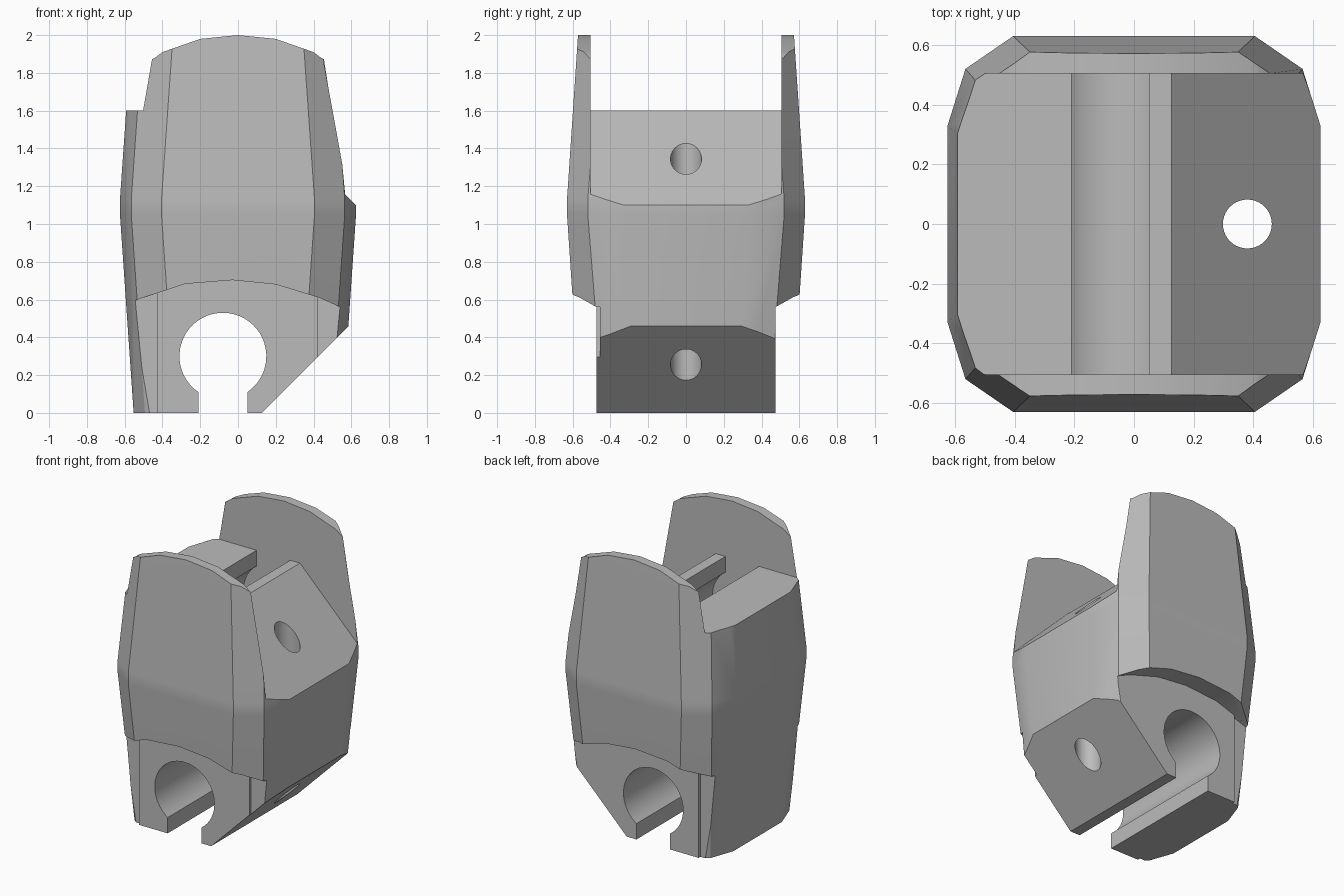
import bpy, math
from mathutils import Vector

cube = bpy.data.objects.get("Cube")
if cube:
    bpy.data.objects.remove(cube, do_unlink=True)

grey = bpy.data.materials.new("light grey plastic")
grey.use_nodes = True
color = (0.5, 0.5, 0.5, 1)
grey.diffuse_color = color
grey.node_tree.nodes["Principled BSDF"].inputs["Base Color"].default_value = color


def make(name, verts, faces):
    mesh = bpy.data.meshes.new(name)
    mesh.from_pydata(verts, [], faces)
    mesh.materials.append(grey)
    ob = bpy.data.objects.new(name, mesh)
    bpy.context.collection.objects.link(ob)
    # consistent outward normals
    import bmesh
    bm = bmesh.new()
    bm.from_mesh(mesh)
    bmesh.ops.recalc_face_normals(bm, faces=bm.faces)
    bm.to_mesh(mesh)
    bm.free()
    return ob


def loft(name, rings):
    """Join equal-sized rings into a closed solid."""
    n = len(rings[0])
    faces = [[r * n + i, r * n + (i + 1) % n, (r + 1) * n + (i + 1) % n, (r + 1) * n + i]
             for r in range(len(rings) - 1) for i in range(n)]
    faces += [list(range(n))[::-1], [(len(rings) - 1) * n + i for i in range(n)]]
    return make(name, [p for ring in rings for p in ring], faces)


def prism(name, outline, y0, y1):
    """Extrude an x-z outline along y."""
    return loft(name, [[(x, y, z) for x, z in outline] for y in (y0, y1)])


def boolean(target, tool, operation):
    mod = target.modifiers.new(tool.name, "BOOLEAN")
    mod.operation, mod.solver, mod.object = operation, "EXACT", tool
    bpy.context.view_layer.objects.active = target
    bpy.ops.object.modifier_apply(modifier=mod.name)
    bpy.data.objects.remove(tool, do_unlink=True)


def keyhole(base, up, steps=40):
    """Slot and round rod socket, from the left slot edge to the right one."""
    cx, half, r = -0.08, 0.13, 0.23
    gap = math.asin(half / r)
    pts = [(cx - half, base)]
    for i in range(steps + 1):
        a = gap + (2 * math.pi - 2 * gap) * i / steps
        pts.append((cx - r * math.sin(a), base + up * (0.3 - r * math.cos(a))))
    return pts + [(cx + half, base)]


def body_ring(z):
    """Chamfered rectangle that narrows away from the middle height."""
    mid = 1.09
    t = max(abs(z - mid), 0.04) - 0.04
    k = 0.069 if z < mid else 0.07
    q = [(0.625 - k * t, 0.33 - 0.06 * t), (0.565 - k * t, 0.52 - 0.08 * t),
         (0.405 - k * t, 0.63 - 0.067 * t)]
    quarter = q + [(-x, y) for x, y in reversed(q)]
    return [(x, y, z) for x, y in quarter + [(-x, -y) for x, y in quarter]]


# Bulging chamfered body
body = loft("clamp_body", [body_ring(z) for z in (-0.1, 1.05, 1.13, 2.1)])

# Side outline: domed top, lower socket and sloped lower corner
dome = [(0.8, 1.7), (0.44, 1.88), (0.4, 1.91), (0.2, 1.98), (0, 2.0)]
dome += [(-x, z) for x, z in reversed(dome[:-1])]
outline = [(-0.8, 0)] + keyhole(0, 1) + [(0.125, 0), (0.8, 0.675)] + dome
boolean(body, prism("side_outline", outline, -1, 1), "INTERSECT")

# Space between the two cheek plates, with the upper socket and slope
space = [(-1, 1.6)] + keyhole(1.6, -1) + [(0.125, 1.6), (0.725, 1.0), (0.725, 2.3), (-1, 2.3)]
boolean(body, prism("plate_gap", space, -0.505, 0.505), "DIFFERENCE")

# Arched recesses on the lower front and back
arch = [(0.8, 0.45), (0.53, 0.565), (0.43, 0.61), (0.2, 0.68), (-0.03, 0.703), (-0.28, 0.683),
        (-0.54, 0.597), (-0.8, 0.48)]
recess = [(-0.8, -0.5), (0.8, -0.5)] + arch
for side in (-1, 1):
    boolean(body, prism("arch_recess", recess, side * 0.475, side * 1), "DIFFERENCE")

# Slightly deeper recess edges
left_strip = [(-0.8, -0.5), (-0.43, -0.5), (-0.43, 0.633), (-0.54, 0.597), (-0.8, 0.48)]
right_strip = [(0.42, -0.5), (0.8, -0.5), (0.8, 0.45), (0.53, 0.565), (0.43, 0.61), (0.42, 0.613)]
for strip, side in ((left_strip, -1), (left_strip, 1), (right_strip, -1)):
    boolean(body, prism("edge_recess", strip, side * 0.455, side * 1), "DIFFERENCE")

# Vertical bolt hole through both slopes
circle = [(0.38 + 0.082 * math.cos(a), 0.082 * math.sin(a))
          for a in (2 * math.pi * i / 40 for i in range(40))]
boolean(body, loft("bolt_hole", [[(x, y, z) for x, y in circle] for z in (-0.5, 2.5)]), "DIFFERENCE")

# Soft shading across the bulge, crisp chamfers
bpy.ops.object.select_all(action="DESELECT")
body.select_set(True)
bpy.context.view_layer.objects.active = body
bpy.ops.object.shade_smooth_by_angle(angle=math.radians(28))
weighted = body.modifiers.new("even_shading", "WEIGHTED_NORMAL")
weighted.keep_sharp = True
